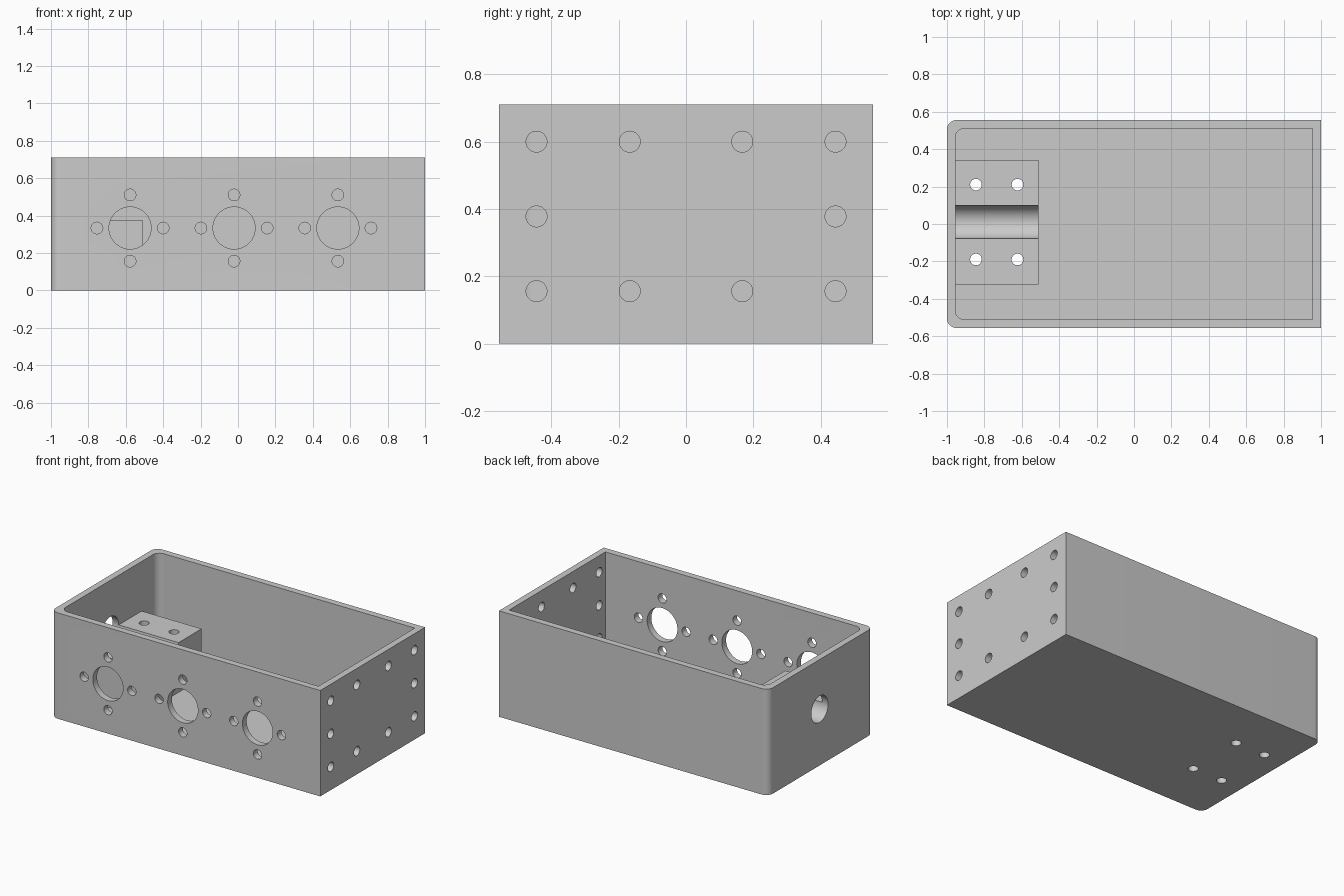
import bpy, bmesh, math
from mathutils import Matrix, Vector

if "Cube" in bpy.data.objects:
    bpy.data.objects.remove(bpy.data.objects["Cube"])

L, W, H, T = 1.0, 0.5555, 0.711, 0.0444   # half length, half width, height, wall
R = 0.05                                   # corner radius on the left end
HOLE = 0.031                               # screw hole radius

grey = bpy.data.materials.new("plain_grey")
grey.diffuse_color = (0.6, 0.6, 0.6, 1)
grey.use_nodes = True
grey.node_tree.nodes["Principled BSDF"].inputs["Base Color"].default_value = grey.diffuse_color


def new_object(name, bm):
    bmesh.ops.recalc_face_normals(bm, faces=bm.faces)
    me = bpy.data.meshes.new(name)
    bm.to_mesh(me)
    bm.free()
    ob = bpy.data.objects.new(name, me)
    bpy.context.collection.objects.link(ob)
    me.materials.append(grey)
    return ob


def prism(name, hx, hy, z0, z1):
    """Upright box with the two left corners rounded."""
    pts = [(hx, -hy), (hx, hy)]
    for cy, start in ((hy - R, 90), (-hy + R, 180)):
        for i in range(13):
            a = math.radians(start + 90 * i / 12)
            pts.append((-hx + R + R * math.cos(a), cy + R * math.sin(a)))
    bm = bmesh.new()
    face = bm.faces.new([bm.verts.new((x, y, z0)) for x, y in pts])
    ext = bmesh.ops.extrude_face_region(bm, geom=[face])
    top = [g for g in ext["geom"] if isinstance(g, bmesh.types.BMVert)]
    bmesh.ops.translate(bm, verts=top, vec=(0, 0, z1 - z0))
    return new_object(name, bm)


def box(name, lo, hi):
    bm = bmesh.new()
    lo, hi = Vector(lo), Vector(hi)
    size = hi - lo
    bmesh.ops.create_cube(bm, size=1, matrix=Matrix.Translation((lo + hi) / 2)
                          @ Matrix.Diagonal((*size, 1)))
    return new_object(name, bm)


def drills(name, axis, holes, depth):
    """Cylinders along an axis; holes = (centre, radius)."""
    rot = {"x": Matrix.Rotation(math.pi / 2, 4, "Y"),
           "y": Matrix.Rotation(math.pi / 2, 4, "X"),
           "z": Matrix.Identity(4)}[axis]
    bm = bmesh.new()
    for c, r in holes:
        bmesh.ops.create_cone(bm, cap_ends=True, segments=48, radius1=r, radius2=r,
                              depth=depth, matrix=Matrix.Translation(c) @ rot)
    return new_object(name, bm)


def combine(ob, other, op):
    mod = ob.modifiers.new(op.lower(), "BOOLEAN")
    mod.operation, mod.object, mod.solver = op, other, "EXACT"
    bpy.context.view_layer.objects.active = ob
    bpy.ops.object.modifier_apply(modifier=mod.name)
    bpy.data.objects.remove(other)


# Open case: outer shell minus the cavity
case = prism("enclosure_case", L, W, 0, H)
combine(case, prism("cavity", L - T, W - T, T, H + 0.1), "DIFFERENCE")

# Mounting block fused to the left wall and floor
BY, BZ = 0.0105, 0.378
combine(case, box("mounting_block", (-L + T / 2, BY - 0.333, T / 2),
                  (-0.511, BY + 0.333, BZ)), "UNION")

# Front wall: three large openings, each ringed by four screw holes
front = []
for x in (-0.577, -0.021, 0.534):
    front.append(((x, -W, 0.334), 0.1125))
    for dx, dz in ((1, 0), (-1, 0), (0, 1), (0, -1)):
        front.append(((x + 0.177 * dx, -W, 0.334 + 0.177 * dz), HOLE))
combine(case, drills("front_holes", "y", front, 0.2), "DIFFERENCE")

# Right wall: ten screw holes around its edge
right = [((L, s * y, z), HOLE) for s in (-1, 1)
         for y, z in ((0.444, 0.156), (0.444, 0.378), (0.444, 0.6),
                      (0.167, 0.156), (0.167, 0.6))]
combine(case, drills("right_holes", "x", right, 0.2), "DIFFERENCE")

# Round channel through the left wall and along the block top
combine(case, drills("channel", "x", [((-0.75, BY, BZ), 0.089)], 0.6), "DIFFERENCE")

# Four vertical holes through block and floor
block = [((x, BY + s * 0.2, 0.2), HOLE) for x in (-0.845, -0.623) for s in (-1, 1)]
combine(case, drills("block_holes", "z", block, 0.6), "DIFFERENCE")

# Smooth the curved walls, keep edges sharp
bpy.ops.object.select_all(action="DESELECT")
case.select_set(True)
bpy.context.view_layer.objects.active = case
bpy.ops.object.shade_smooth_by_angle(angle=math.radians(30))
